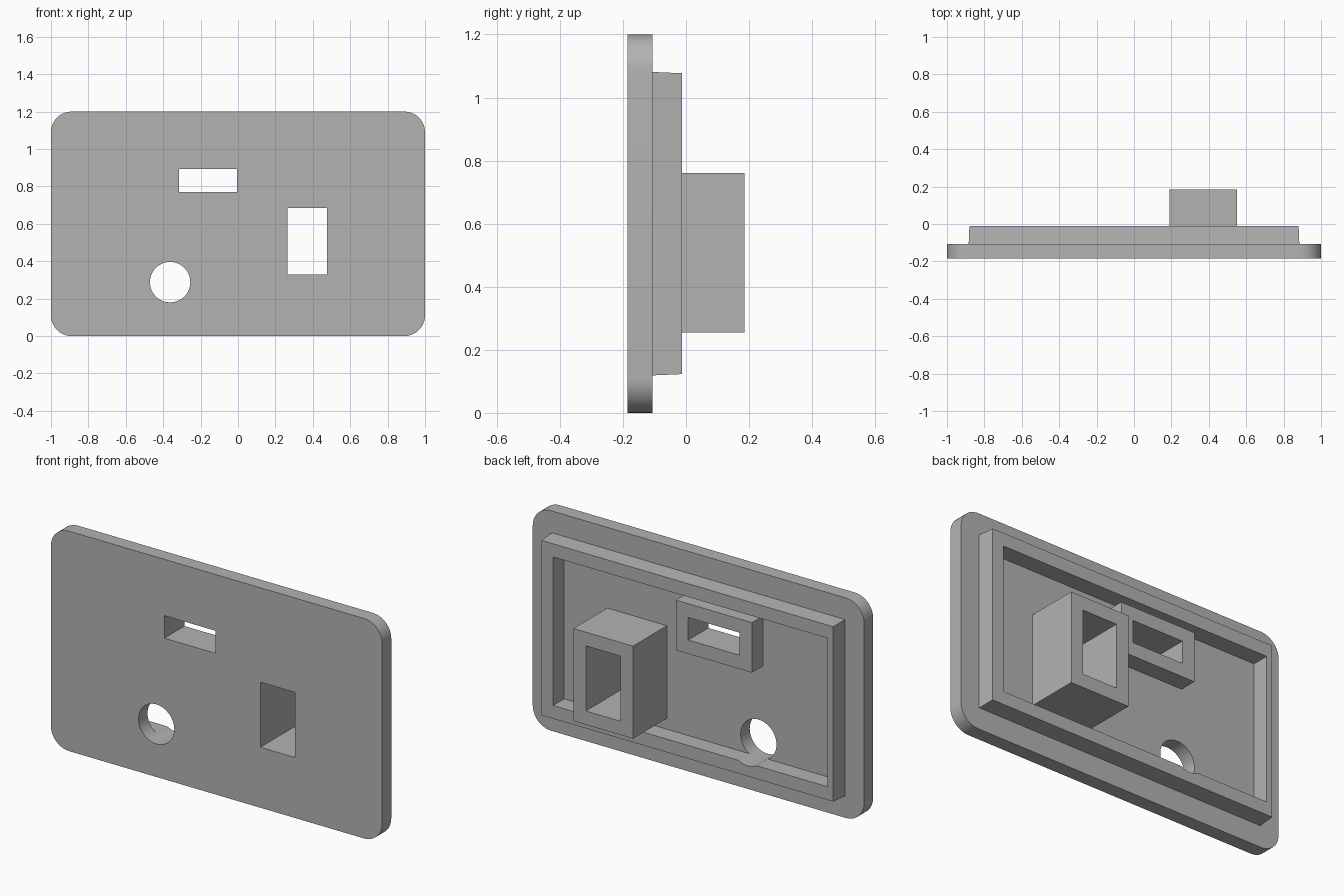
import bpy, bmesh, math
from mathutils import Matrix, Vector

cube = bpy.data.objects.get("Cube")
if cube:
    bpy.data.objects.remove(cube, do_unlink=True)

grey = bpy.data.materials.new("plastic grey")
grey.use_nodes = True
color = (0.45, 0.45, 0.45, 1)
grey.diffuse_color = color
grey.node_tree.nodes["Principled BSDF"].inputs["Base Color"].default_value = color

FRONT, BACK, RIM, END = -0.185, -0.107, -0.012, 0.185
INSIDE = -0.15          # parts start inside the plate so that they fuse cleanly
WALL = 0.075


def finish(bm, name):
    bmesh.ops.recalc_face_normals(bm, faces=bm.faces[:])
    mesh = bpy.data.meshes.new(name)
    bm.to_mesh(mesh)
    bm.free()
    mesh.materials.append(grey)
    obj = bpy.data.objects.new(name, mesh)
    bpy.context.collection.objects.link(obj)
    return obj


def box(name, x, y, z, draft=0, radius=0):
    """Box from ranges; draft insets the back face, radius rounds the y edges."""
    bm = bmesh.new()
    bmesh.ops.create_cube(bm, size=1)
    for v in bm.verts:
        inset = draft if v.co.y > 0 else 0
        sx, sz = math.copysign(1, v.co.x), math.copysign(1, v.co.z)
        v.co = Vector((x[sx > 0] - sx * inset, y[v.co.y > 0], z[sz > 0] - sz * inset))
    if radius:
        edges = [e for e in bm.edges
                 if abs(e.verts[0].co.y - e.verts[1].co.y) > 0.01]
        bmesh.ops.bevel(bm, geom=edges, offset=radius, segments=10,
                        profile=0.5, affect='EDGES')
    return finish(bm, name)


def round_cutter(name, x, z, radius):
    bm = bmesh.new()
    turn = Matrix.Translation((x, 0, z)) @ Matrix.Rotation(math.pi / 2, 4, 'X')
    bmesh.ops.create_cone(bm, cap_ends=True, segments=48, radius1=radius,
                          radius2=radius, depth=1, matrix=turn)
    return finish(bm, name)


def combine(target, tool, operation):
    """Apply one boolean and discard the tool."""
    tool.hide_render = True
    mod = target.modifiers.new(operation.lower(), 'BOOLEAN')
    mod.operation, mod.solver, mod.object = operation, 'EXACT', tool
    bpy.context.view_layer.objects.active = target
    bpy.ops.object.modifier_apply(modifier=mod.name)
    bpy.data.objects.remove(tool, do_unlink=True)


def grow(span):
    return (span[0] - WALL, span[1] + WALL)


# Raised rim frame on the back
rim = box("rim", (-0.885, 0.885), (BACK - 0.02, RIM), (0.118, 1.082), draft=0.005)
combine(rim, box("rim_cutter", (-0.845, 0.81), (-0.5, 0.5), (0.195, 1.005)), 'DIFFERENCE')

# Front plate with rounded corners, fused with the rim
plate = box("wall_plate", (-1, 1), (FRONT, BACK), (0, 1.2), radius=0.11)
combine(plate, rim, 'UNION')

# Rectangular sleeves, each with a straight opening through the plate
for name, x, z, end in (("tall_sleeve", (0.265, 0.475), (0.33, 0.685), END),
                        ("wide_sleeve", (-0.315, -0.005), (0.77, 0.893), RIM)):
    combine(plate, box(name, grow(x), (INSIDE, end), grow(z)), 'UNION')
    combine(plate, box(name + "_cutter", x, (-0.5, 0.5), z), 'DIFFERENCE')

# Round hole, which also grooves the lower rim
combine(plate, round_cutter("round_hole_cutter", -0.363, 0.288, 0.108), 'DIFFERENCE')

# Smooth the rounded corners and hole, keep the other edges sharp
bpy.ops.object.select_all(action='DESELECT')
plate.select_set(True)
bpy.context.view_layer.objects.active = plate
bpy.ops.object.shade_smooth_by_angle(angle=math.radians(30))
